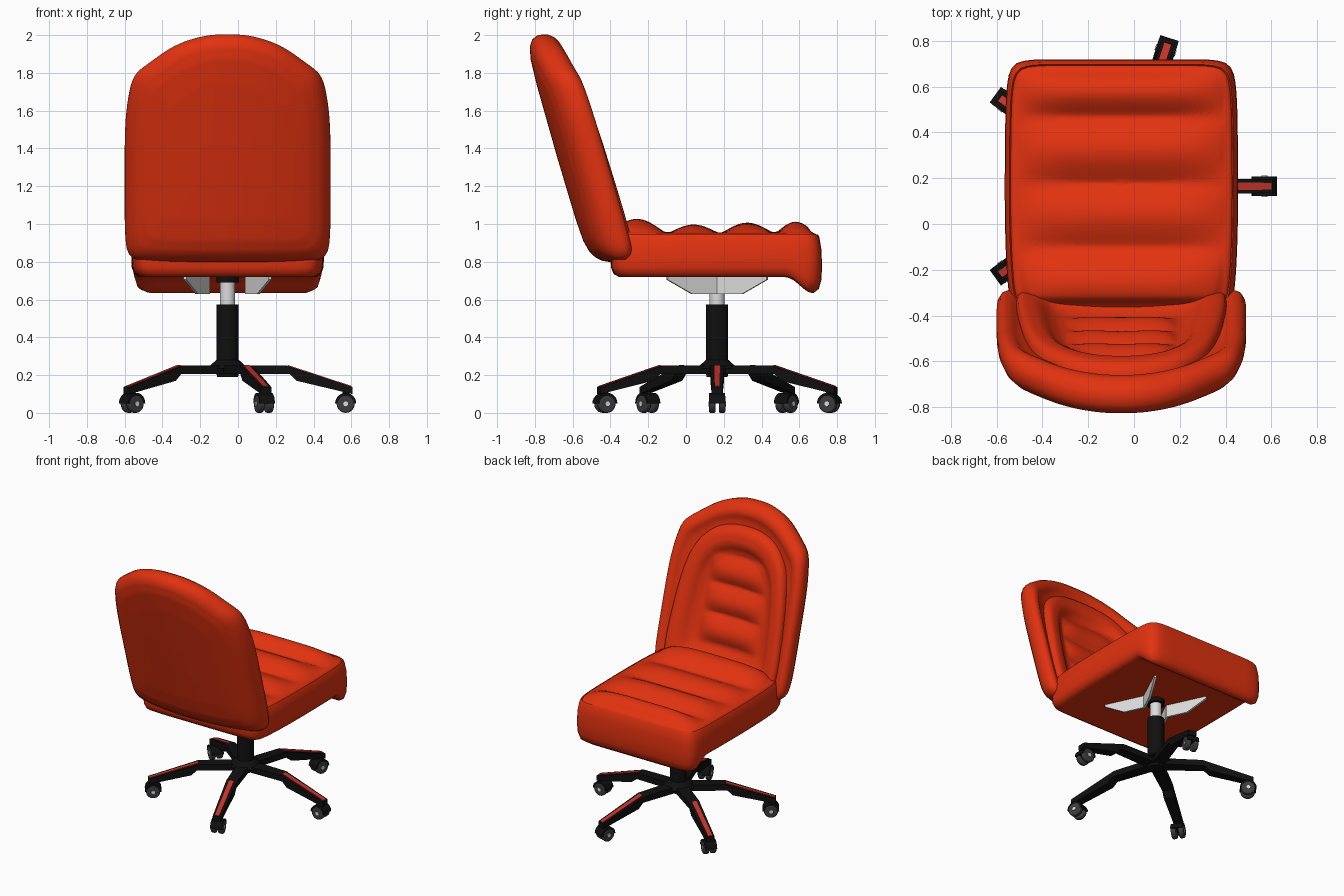
import bpy, bmesh, math
from mathutils import Matrix, Vector

if "Cube" in bpy.data.objects:
    bpy.data.objects.remove(bpy.data.objects["Cube"])

CX, CY = -0.055, 0.165          # axis of the column


def material(name, col):
    m = bpy.data.materials.new(name)
    m.diffuse_color = (*col, 1)
    m.use_nodes = True
    m.node_tree.nodes["Principled BSDF"].inputs["Base Color"].default_value = m.diffuse_color
    return m


RED = material("upholstery red", (0.76, 0.032, 0.005))
STRIP = material("strip red", (0.58, 0.035, 0.025))
BLACK = material("black plastic", (0.005, 0.005, 0.005))
WHEEL = material("wheel grey", (0.045, 0.045, 0.048))
LIGHT = material("light metal", (0.72, 0.72, 0.72))


def finish(name, bm, mat, angle=40):
    bmesh.ops.remove_doubles(bm, verts=bm.verts, dist=1e-5)
    bmesh.ops.recalc_face_normals(bm, faces=bm.faces)
    me = bpy.data.meshes.new(name)
    bm.to_mesh(me)
    bm.free()
    me.materials.append(mat)
    ob = bpy.data.objects.new(name, me)
    bpy.context.collection.objects.link(ob)
    bpy.ops.object.select_all(action='DESELECT')
    ob.select_set(True)
    bpy.context.view_layer.objects.active = ob
    bpy.ops.object.shade_smooth_by_angle(angle=math.radians(angle))
    return ob


def outline(half, n=128):
    """Mirror a half outline, round it, and resample it evenly."""
    pts = [Vector(p) for p in half] + [Vector((-x, y)) for x, y in half[-2:0:-1]]
    for _ in range(3):
        nxt = pts[1:] + pts[:1]
        pts = [p.lerp(q, t) for p, q in zip(pts, nxt) for t in (0.25, 0.75)]
    pts.append(pts[0])
    total = sum((b - a).length for a, b in zip(pts, pts[1:]))
    out, run, k = [], 0.0, 0
    for i in range(n):
        want = total * i / n
        while run + (pts[k + 1] - pts[k]).length < want:
            run += (pts[k + 1] - pts[k]).length
            k += 1
        seg = (pts[k + 1] - pts[k]).length
        out.append(pts[k].lerp(pts[k + 1], (want - run) / max(seg, 1e-9)))
    return out


def cushion(name, half, centre, layers, warp):
    """Stack of scaled outline rings (scale, depth), each point placed by warp."""
    c = Vector(centre)
    loop = outline(half)
    fine = []
    for (s0, d0), (s1, d1) in zip(layers, layers[1:]):
        k = max(1, round(abs(s1 - s0) / 0.025))
        fine += [(s0 + (s1 - s0) * i / k, d0 + (d1 - d0) * i / k) for i in range(k)]
    fine.append(layers[-1])
    bm = bmesh.new()
    rings = []
    for i, (s, d) in enumerate(fine):
        front = i > len(fine) / 2
        rings.append([bm.verts.new(warp(*(c + (p - c) * s), d, s, front)) for p in loop])
    n = len(loop)
    for a, b in zip(rings, rings[1:]):
        for i in range(n):
            bm.faces.new((a[i], a[(i + 1) % n], b[(i + 1) % n], b[i]))
    return finish(name, bm, RED, 75)


def smooth(a, b, x):
    t = min(1, max(0, (x - a) / (b - a)))
    return t * t * (3 - 2 * t)


# --- seat with four puffed ribs and a drooping front lip
RIBS = [(-0.42, -0.1, 0.075), (-0.1, 0.18, 0.045), (0.18, 0.47, 0.055), (0.47, 0.69, 0.06)]


def seat_warp(x, y, d, s, front):
    z = d
    if front and s < 0.93:
        for a, b, h in RIBS:
            if a <= y < b:
                puff = math.sin(math.pi * (y - a) / (b - a)) ** 1.2
                z += h * puff * max(0, 1 - (x / 0.46) ** 4) * smooth(0.93, 0.86, s)
    z -= 0.085 * smooth(0.53, 0.67, y) * max(0, 1 - max(0, d - 0.72) / 0.2)
    return (x + CX, y, z)


cushion("seat",
        [(0, .72), (.25, .72), (.40, .72), (.48, .70), (.505, .60), (.51, .3), (.51, 0),
         (.50, -.25), (.48, -.38), (.40, -.40), (0, -.40)], (0, .16),
        [(0, .72), (.92, .72), (.97, .735), (.995, .77), (1, .82), (.995, .88), (.975, .93),
         (.96, .945), (.95, .938), (.94, .948), (.92, .952), (0, .952)], seat_warp)


# --- backrest shell and its front pad, leaning back and curved round the sitter
def back_warp(x, z, d, s, front):
    y = -0.545 - 0.29 * (z - 0.88) + d + 0.07 * (x / 0.5) ** 2
    return (x + CX, y, z)


def pad_warp(x, z, d, s, front):
    if front and abs(x) < 0.24 and 1.04 < z < 1.64:
        d += 0.04 * abs(math.sin(math.pi * (z - 1.04) / 0.2)) * (1 - (x / 0.24) ** 4)
    return back_warp(x, z, d, s, front)


cushion("backrest",
        [(0, 2.005), (.12, 2.0), (.28, 1.95), (.42, 1.85), (.50, 1.79), (.53, 1.66),
         (.545, 1.5), (.545, 1.2), (.545, .95), (.53, .83), (.46, .80), (0, .80)], (0, 1.35),
        [(0, 0), (.6, .003), (.8, .01), (.9, .025), (.96, .05), (.99, .08), (1, .11), (1, .14),
         (.975, .17), (.94, .187), (.89, .19), (.82, .17), (.5, .13), (0, .13)], back_warp)
cushion("backrest_pad",
        [(0, 1.85), (.14, 1.84), (.27, 1.79), (.38, 1.66), (.43, 1.45), (.46, 1.1),
         (.46, .92), (.43, .83), (.3, .81), (0, .81)], (0, 1.33),
        [(0, .12), (1, .12), (1, .175), (.985, .2), (.95, .215), (.9, .222), (.82, .222),
         (.76, .212), (.68, .185), (.6, .17), (0, .165)], pad_warp)


# --- hard parts
def cylinder(name, r1, r2, depth, matrix, mat, seg=32):
    bm = bmesh.new()
    bmesh.ops.create_cone(bm, cap_ends=True, segments=seg, radius1=r1, radius2=r2,
                          depth=depth, matrix=matrix)
    return finish(name, bm, mat)


def upright(name, r1, r2, z0, z1, mat):
    m = Matrix.Translation((CX, CY, (z0 + z1) / 2))
    return cylinder(name, r1, r2, z1 - z0, m, mat)


def prism(name, poly, width, matrix, mat):
    """Extrude an (r, z) profile sideways by +-width(r)."""
    bm = bmesh.new()
    a, b = ([bm.verts.new(matrix @ Vector((r, s * width(r), z))) for r, z in poly]
            for s in (-1, 1))
    bm.faces.new(a)
    bm.faces.new(b[::-1])
    for i in range(len(poly)):
        j = (i + 1) % len(poly)
        bm.faces.new((a[i], b[i], b[j], a[j]))
    return finish(name, bm, mat, 30)


# column
upright("gas_cylinder", .058, .058, .2, .575, BLACK)
upright("piston", .04, .04, .56, .71, LIGHT)
upright("piston_cap", .06, .06, .69, .73, BLACK)
upright("hub_lower", .055, .07, .19, .25, BLACK)
upright("hub_upper", .11, .06, .235, .28, BLACK)

# under-seat brackets: two bent plates, each in two halves
for side in (1, -1):
    for half in (1, -1):
        ang = math.atan2(half * .265, side * .125)
        m = Matrix.Translation((CX + side * .10, CY, 0)) @ Matrix.Rotation(ang, 4, 'Z')
        prism("seat_bracket", [(0, .63), (.149, .63), (.293, .705), (.293, .73), (0, .73)],
              lambda r: .008, m, LIGHT)

# five legs with strip and twin-wheel caster
ARM = [(0, .25), (.315, .25), (.66, .137), (.66, .10), (.365, .17), (.33, .206), (0, .206)]
HOOD = [(.625 + .056 * math.cos(math.pi * i / 12), .05 + .056 * math.sin(math.pi * i / 12))
        for i in range(13)]
LYING = Matrix.Rotation(math.pi / 2, 4, 'X')
for i in range(5):
    m = Matrix.Translation((CX, CY, 0)) @ Matrix.Rotation(math.radians(72 * i), 4, 'Z')
    prism("base_leg", ARM, lambda r: .045 - .024 * r, m, BLACK)
    prism("leg_strip", [(.32, .253), (.655, .143), (.655, .135), (.32, .244)],
          lambda r: .019 - .006 * r, m, STRIP)
    cylinder("caster_stem", .018, .018, .05, m @ Matrix.Translation((.625, 0, .11)), BLACK, 16)
    prism("caster_hood", HOOD, lambda r: .042, m, BLACK)
    for s in (1, -1):
        w = cylinder("caster_wheel", .048, .048, .034,
                     m @ Matrix.Translation((.625, s * .026, .048)) @ LYING, WHEEL, 24)
        bev = w.modifiers.new("round", 'BEVEL')
        bev.width, bev.segments = .008, 2
        cylinder("wheel_cap", .013, .013, .004,
                 m @ Matrix.Translation((.625, s * .0445, .048)) @ LYING, LIGHT, 16)
